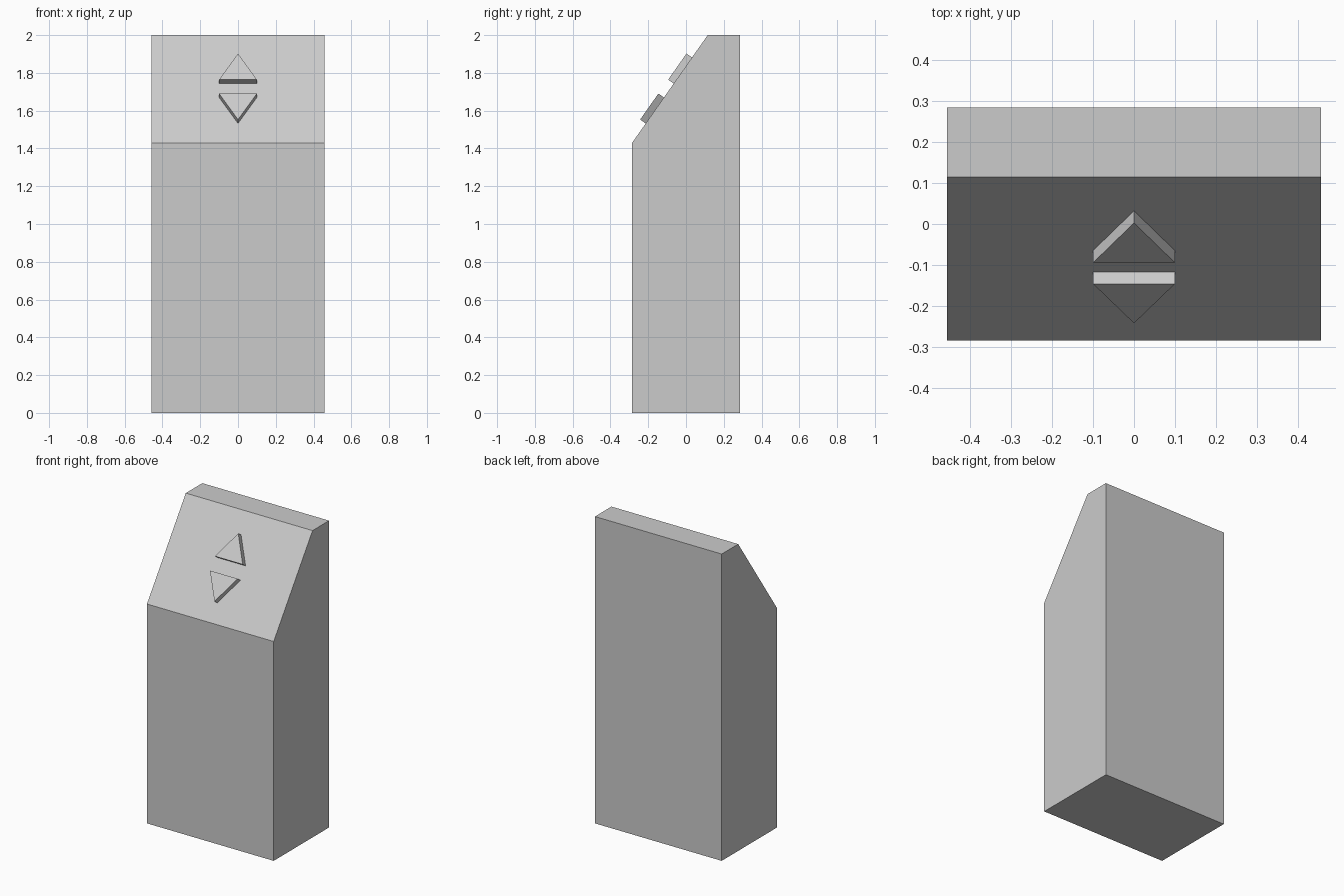
import bpy
import bmesh
from mathutils import Vector, Matrix

cube = bpy.data.objects.get("Cube")
if cube:
    bpy.data.objects.remove(cube, do_unlink=True)

grey = bpy.data.materials.new("light grey")
grey.use_nodes = True
colour = (0.6, 0.6, 0.6, 1)
grey.diffuse_color = colour
grey.node_tree.nodes["Principled BSDF"].inputs["Base Color"].default_value = colour


def prism(name, outline, offset):
    """Extrude a flat outline by an offset into a closed solid."""
    bm = bmesh.new()
    face = bm.faces.new([bm.verts.new(p) for p in outline])
    out = bmesh.ops.extrude_face_region(bm, geom=[face], use_keep_orig=True)
    moved = [g for g in out["geom"] if isinstance(g, bmesh.types.BMVert)]
    bmesh.ops.translate(bm, verts=moved, vec=offset)
    bmesh.ops.recalc_face_normals(bm, faces=bm.faces[:])
    mesh = bpy.data.meshes.new(name)
    bm.to_mesh(mesh)
    bm.free()
    mesh.materials.append(grey)
    obj = bpy.data.objects.new(name, mesh)
    bpy.context.collection.objects.link(obj)
    return obj


# Cabinet: side profile with a sloping panel, extruded across the width
half_width = 0.457
low_edge = Vector((0, -0.285, 1.43))
high_edge = Vector((0, 0.115, 2))
profile = [(0, -0.285, 0), (0, 0.285, 0), (0, 0.285, 2), high_edge, low_edge]
left_shift = Vector((-half_width, 0, 0))
prism("cabinet", [Vector(p) + left_shift for p in profile], (2 * half_width, 0, 0))

# Triangular buttons standing on the sloping panel
along = (high_edge - low_edge).normalized()
outward = Vector((1, 0, 0)).cross(along)
for name, base, tip in (("up_button", 0.383, 0.552), ("down_button", 0.293, 0.125)):
    corners = [(-0.1, base), (0.1, base), (0, tip)]
    outline = [low_edge + along * s + Vector((x, 0, 0)) for x, s in corners]
    prism(name, outline, outward * 0.036)
